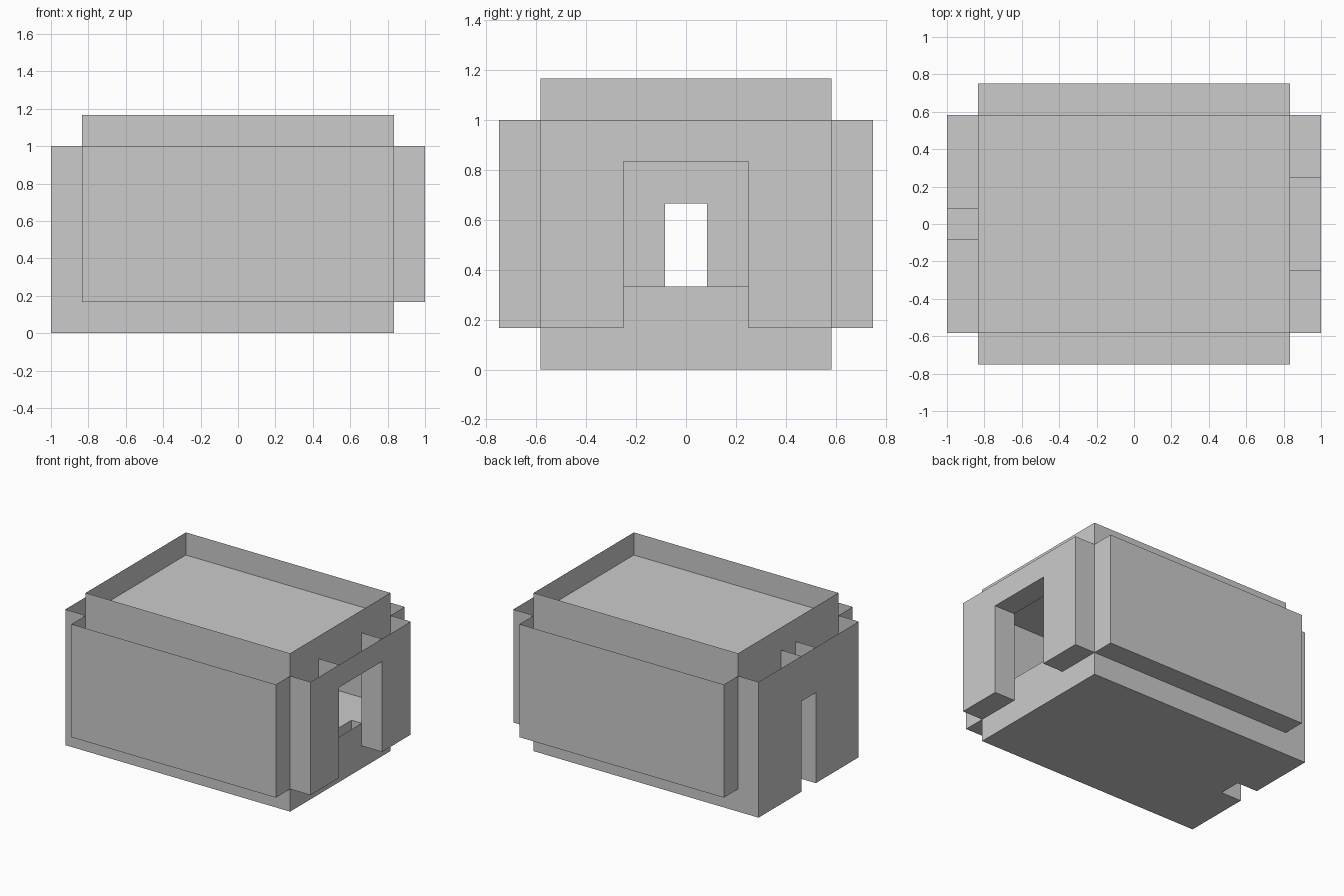
import bpy, bmesh

if "Cube" in bpy.data.objects:
    bpy.data.objects.remove(bpy.data.objects["Cube"])

U = 1 / 12  # modelling grid step
W, D = 10 * U, 7 * U  # half width and half depth of the room
TOP = 12 * U          # roof deck height

# corner indices: bit 0 = x, bit 1 = y, bit 2 = z
SIDES = {'l': (0, 4, 6, 2), 'r': (1, 3, 7, 5), 'f': (0, 1, 5, 4),
         'b': (2, 6, 7, 3), 'd': (0, 2, 3, 1), 'u': (4, 5, 7, 6)}


def build(name, parts):
    """Join thin box sides: each part is (x range, y range, z range, sides kept)."""
    bm = bmesh.new()
    for x, y, z, keep in parts:
        v = [bm.verts.new((x[i & 1], y[i >> 1 & 1], z[i >> 2])) for i in range(8)]
        for s in keep:
            bm.faces.new([v[i] for i in SIDES[s]])
    bmesh.ops.delete(bm, geom=[v for v in bm.verts if not v.link_faces], context='VERTS')
    bmesh.ops.remove_doubles(bm, verts=bm.verts, dist=1e-5)
    me = bpy.data.meshes.new(name)
    bm.to_mesh(me)
    bm.free()
    ob = bpy.data.objects.new(name, me)
    bpy.context.collection.objects.link(ob)


def end_wall(name, side, hw, z1):
    """End wall of the room with a doorway above the sill."""
    X, s, z0 = (-W, W), side, 4 * U
    build(name, [(X, (-D, -hw), (0, 14 * U), s), (X, (hw, D), (0, 14 * U), s),
                 (X, (-hw, hw), (0, z0), s), (X, (-hw, hw), (z1, 14 * U), s)])


def end_cladding(name, x, side, hw, z0, z1):
    """Open-topped outer layer: two columns and a lintel pocket."""
    build(name, [(x, (-D, -hw), (z0, TOP), side + 'fbd'),
                 (x, (hw, D), (z0, TOP), side + 'fbd'),
                 (x, (-hw, hw), (z1, TOP), side + 'd')])


# room shell: long walls rising past the roof deck as a parapet
build('long_walls', [((-W, W), (-D, D), (0, 14 * U), 'fbd')])
build('roof_deck', [((-W, W), (-D, D), (0, TOP), 'u')])
end_wall('right_wall', 'r', 3 * U, 10 * U)
end_wall('left_wall', 'l', U, 8 * U)

# raised floor with a slot behind each door sill
floor = [((-9 * U, 9 * U), (-D, D), (0, 4 * U), 'u')]
for sx, hw in ((1, 3 * U), (-1, U)):
    x = sorted((sx * 9 * U, sx * W))
    for y in ((-D, -hw), (hw, D)):
        floor.append((x, y, (0, 4 * U), 'u'))
    floor.append((x, (-hw, hw), (2 * U, 4 * U), 'fbd' + ('l' if sx > 0 else 'r')))
build('floor', floor)

# outer cladding on all four sides
end_cladding('right_cladding', (W, 1), 'r', 3 * U, 2 * U, 10 * U)
end_cladding('left_cladding', (-1, -W), 'l', U, 0, 8 * U)
build('front_cladding', [((-W, W), (-9 * U, -D), (2 * U, TOP), 'lrfd')])
build('back_cladding', [((-W, W), (D, 9 * U), (2 * U, TOP), 'lrbd')])
